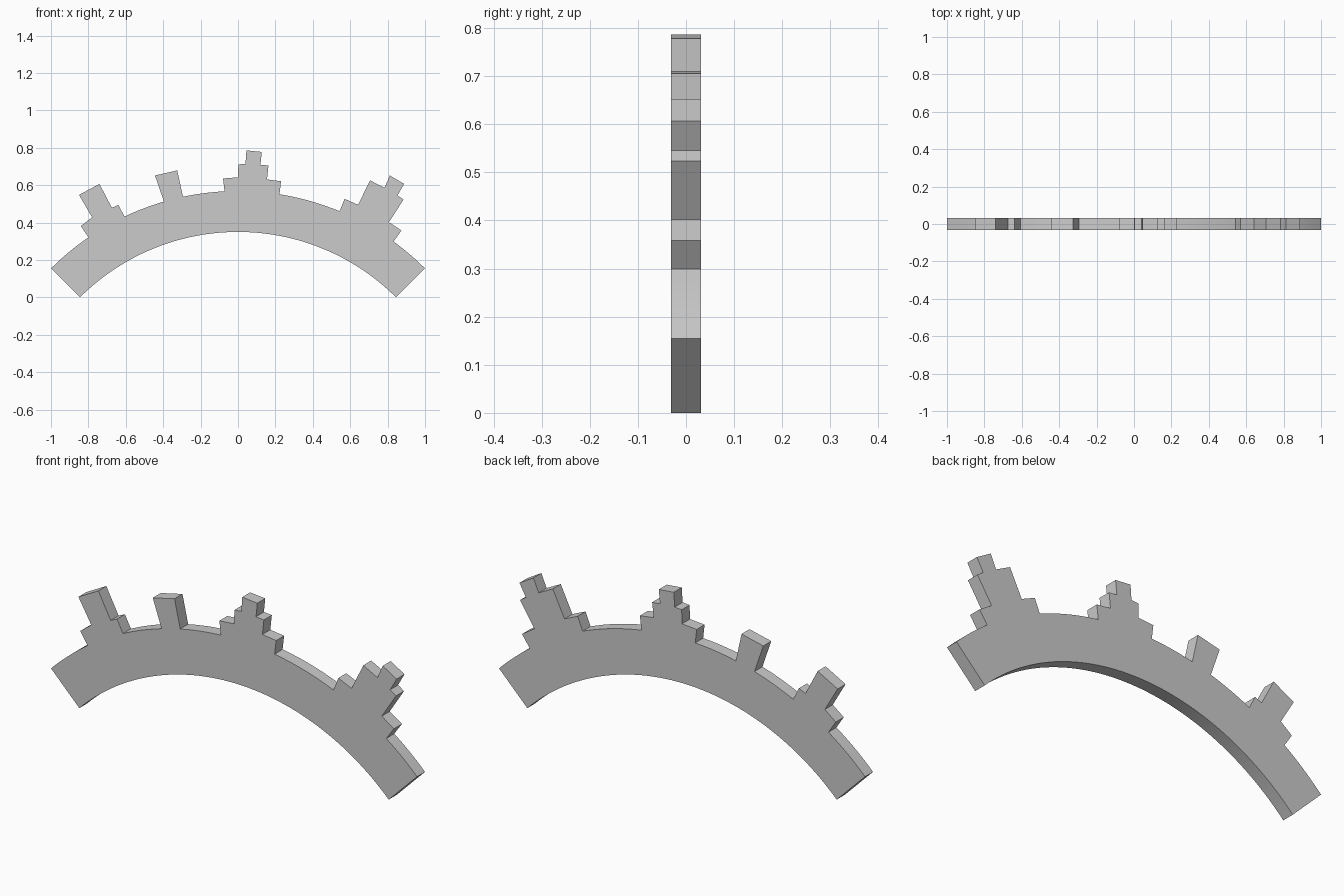
import bpy, bmesh
from math import sin, cos, atan2, radians

if "Cube" in bpy.data.objects:
    bpy.data.objects.remove(bpy.data.objects["Cube"])

CZ = -0.845                # height of the arc centre
R_IN, R_OUT = 1.195, 1.414
HALF = radians(45)
DEPTH = 0.031              # half thickness

# stepped teeth standing on the outer arc, left to right (x, z)
TEETH = [
    [(-.80, .321), (-.84, .382), (-.78, .428), (-.85, .548), (-.741, .607),
     (-.674, .479), (-.639, .495), (-.607, .432)],
    [(-.396, .513), (-.444, .652), (-.325, .679), (-.294, .538)],
    [(-.072, .567), (-.08, .636), (0, .642), (.002, .711), (.04, .714), (.045, .786),
     (.127, .778), (.12, .709), (.163, .705), (.155, .631), (.23, .621), (.222, .552)],
    [(.543, .461), (.57, .527), (.642, .495), (.706, .626), (.783, .586), (.812, .652),
     (.888, .607), (.853, .545), (.885, .523), (.807, .402), (.874, .358), (.832, .299)],
]


def arc(r, a0, a1, step=radians(1.5)):
    """Points on an arc, angle measured from vertical, both ends included."""
    n = max(1, round(abs(a1 - a0) / step))
    angles = [a0 + (a1 - a0) * i / n for i in range(n + 1)]
    return [(r * sin(a), CZ + r * cos(a)) for a in angles]


def angle_of(p):
    return atan2(p[0], p[1] - CZ)


# outer edge: arc pieces joined by the teeth
outline, start = [], -HALF
for tooth in TEETH:
    outline += arc(R_OUT, start, angle_of(tooth[0])) + tooth[1:-1]
    start = angle_of(tooth[-1])
outline += arc(R_OUT, start, HALF)
# inner edge back to the start
outline += arc(R_IN, HALF, -HALF)

# extrude the outline into a plate
bm = bmesh.new()
front = bm.faces.new([bm.verts.new((x, -DEPTH, z)) for x, z in outline])
ext = bmesh.ops.extrude_face_region(bm, geom=[front], use_keep_orig=True)
verts = [v for v in ext["geom"] if isinstance(v, bmesh.types.BMVert)]
bmesh.ops.translate(bm, vec=(0, 2 * DEPTH, 0), verts=verts)
bmesh.ops.recalc_face_normals(bm, faces=bm.faces)
mesh = bpy.data.meshes.new("stepped_arch")
bm.to_mesh(mesh)
bm.free()

arch = bpy.data.objects.new("stepped_arch", mesh)
bpy.context.collection.objects.link(arch)
bpy.context.view_layer.objects.active = arch
arch.select_set(True)
bpy.ops.object.shade_smooth_by_angle(angle=radians(20))
